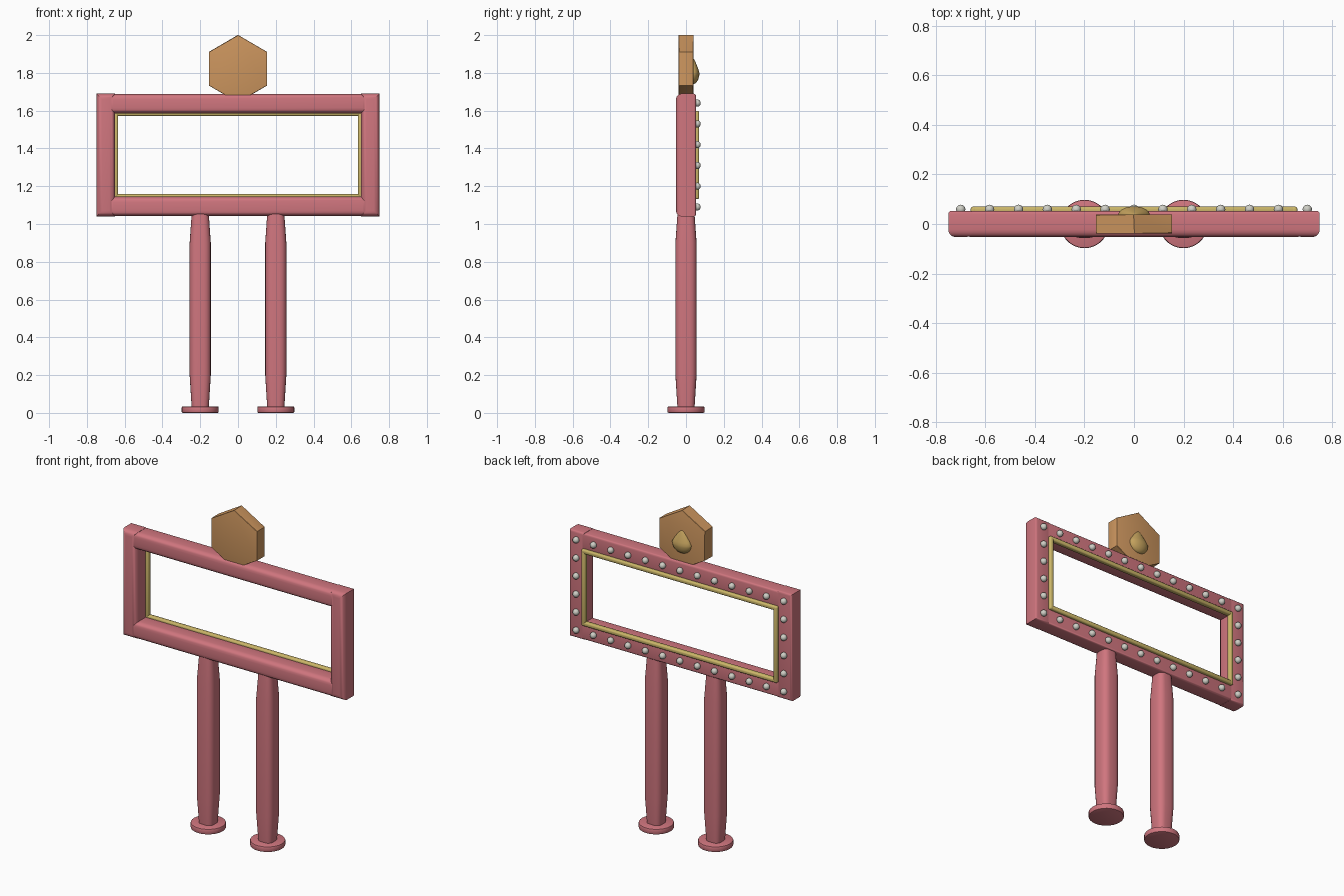
import bpy, bmesh, math
from mathutils import Matrix, Vector

cube = bpy.data.objects.get("Cube")
if cube:
    bpy.data.objects.remove(cube, do_unlink=True)


def material(name, rgb):
    m = bpy.data.materials.new(name)
    m.use_nodes = True
    m.diffuse_color = (*rgb, 1)
    bsdf = m.node_tree.nodes["Principled BSDF"]
    bsdf.inputs["Base Color"].default_value = (*rgb, 1)
    bsdf.inputs["Roughness"].default_value = 0.6
    return m


PINK = material("rose pink", (0.63, 0.18, 0.21))
TAN = material("tan", (0.62, 0.31, 0.115))
GOLD = material("pale gold", (0.6, 0.47, 0.14))
AMBER = material("amber", (0.55, 0.36, 0.11))
PEARL = material("pearl grey", (0.62, 0.62, 0.56))


def finish(bm, name, mat, angle=40):
    bmesh.ops.recalc_face_normals(bm, faces=bm.faces)
    mesh = bpy.data.meshes.new(name)
    bm.to_mesh(mesh)
    bm.free()
    mesh.materials.append(mat)
    ob = bpy.data.objects.new(name, mesh)
    bpy.context.collection.objects.link(ob)
    bpy.ops.object.select_all(action="DESELECT")
    ob.select_set(True)
    bpy.context.view_layer.objects.active = ob
    bpy.ops.object.shade_smooth_by_angle(angle=math.radians(angle))
    return ob


def box(center, size):
    bm = bmesh.new()
    bmesh.ops.create_cube(bm, size=1)
    for v in bm.verts:
        v.co = Vector(center) + v.co * Vector(size)
    return bm


def bevel(bm, edges, width, segments=3):
    bmesh.ops.bevel(bm, geom=list(edges), offset=width, segments=segments,
                    profile=0.5, affect="EDGES", clamp_overlap=True)


def frame_bar(name, center, size):
    # Well rounded front edges, tighter edges elsewhere
    bm = box(center, size)
    bevel(bm, [e for e in bm.edges if all(v.co.y < 0 for v in e.verts)], 0.03, 4)
    bevel(bm, [e for e in bm.edges if all(v.co.y > 0 for v in e.verts)], 0.012)
    finish(bm, name, PINK)


# Sign frame
MID_Z = 1.365
for side, sx in (("right", -1), ("left", 1)):
    frame_bar(side + "_frame_bar", (sx * 0.7, 0, MID_Z), (0.1, 0.106, 0.65))
for level, sz in (("bottom", -1), ("top", 1)):
    frame_bar(level + "_frame_bar", (0, 0, MID_Z + sz * 0.272), (1.38, 0.105, 0.103))

# Rounded gold trim around the opening, on the back
for side, sx in (("right", -1), ("left", 1)):
    bm = box((sx * 0.647, 0.055, MID_Z), (0.026, 0.03, 0.466))
    bevel(bm, bm.edges, 0.009)
    finish(bm, side + "_trim", GOLD)
for level, sz in (("bottom", -1), ("top", 1)):
    bm = box((0, 0.055, MID_Z + sz * 0.22), (1.32, 0.03, 0.026))
    bevel(bm, bm.edges, 0.009)
    finish(bm, level + "_trim", GOLD)

# Light bulbs evenly spaced around the back of the frame
bm = bmesh.new()
COLS, ROWS = 13, 6
for i in range(COLS):
    for j in range(ROWS):
        if i in (0, COLS - 1) or j in (0, ROWS - 1):
            x = -0.7 + 1.4 * i / (COLS - 1)
            z = 1.09 + 0.55 * j / (ROWS - 1)
            bmesh.ops.create_uvsphere(bm, u_segments=16, v_segments=10, radius=0.019,
                                      matrix=Matrix.Translation((x, 0.059, z)))
finish(bm, "bulbs", PEARL)

# Posts: rounded square, narrowing at both ends, on round feet
for side, sx in (("right", -1), ("left", 1)):
    bm = box((0, 0, 0.54), (0.112, 0.112, 1.04))
    bevel(bm, [e for e in bm.edges if abs(e.verts[0].co.z - e.verts[1].co.z) > 0.5], 0.036, 4)
    for z in (0.2, 0.9):
        bmesh.ops.bisect_plane(bm, geom=bm.verts[:] + bm.edges[:] + bm.faces[:],
                               plane_co=(0, 0, z), plane_no=(0, 0, 1))
    for v in bm.verts:
        if not 0.1 < v.co.z < 1:
            v.co.x *= 0.8
            v.co.y *= 0.8
        v.co.x += sx * 0.2
    finish(bm, side + "_post", PINK)

    bm = bmesh.new()
    bmesh.ops.create_cone(bm, cap_ends=True, segments=28, radius1=0.098, radius2=0.098,
                          depth=0.034, matrix=Matrix.Translation((sx * 0.2, 0, 0.017)))
    bevel(bm, [e for e in bm.edges if abs(e.verts[0].co.z - e.verts[1].co.z) < 0.01], 0.006, 2)
    finish(bm, side + "_foot", PINK)

# Hexagonal plaque standing on the frame
bm = bmesh.new()
place = Matrix.Translation((0, 0, 1.822)) @ Matrix.Rotation(math.pi / 2, 4, "X")
bmesh.ops.create_cone(bm, cap_ends=True, segments=6, radius1=0.178, radius2=0.178, depth=0.078)
top = max(bm.verts, key=lambda v: v.co.y)
if abs(top.co.x) > 0.01:
    place = place @ Matrix.Rotation(math.pi / 6, 4, "Z")
bm.transform(place)
bevel(bm, [e for e in bm.edges if abs(e.verts[0].co.y - e.verts[1].co.y) < 0.01], 0.004, 2)
finish(bm, "hexagon_plaque", TAN, 30)

# Domed teardrop ornament on the back of the plaque
bm = bmesh.new()
bmesh.ops.create_uvsphere(bm, u_segments=24, v_segments=16, radius=1)
for v in bm.verts:
    x, y, z = v.co
    taper = 1 - 0.55 * max(z, 0)
    v.co = (x * 0.064 * taper, 0.036 + y * 0.035 * taper,
            1.8 + z * (0.078 if z > 0 else 0.06))
finish(bm, "teardrop_ornament", AMBER)
